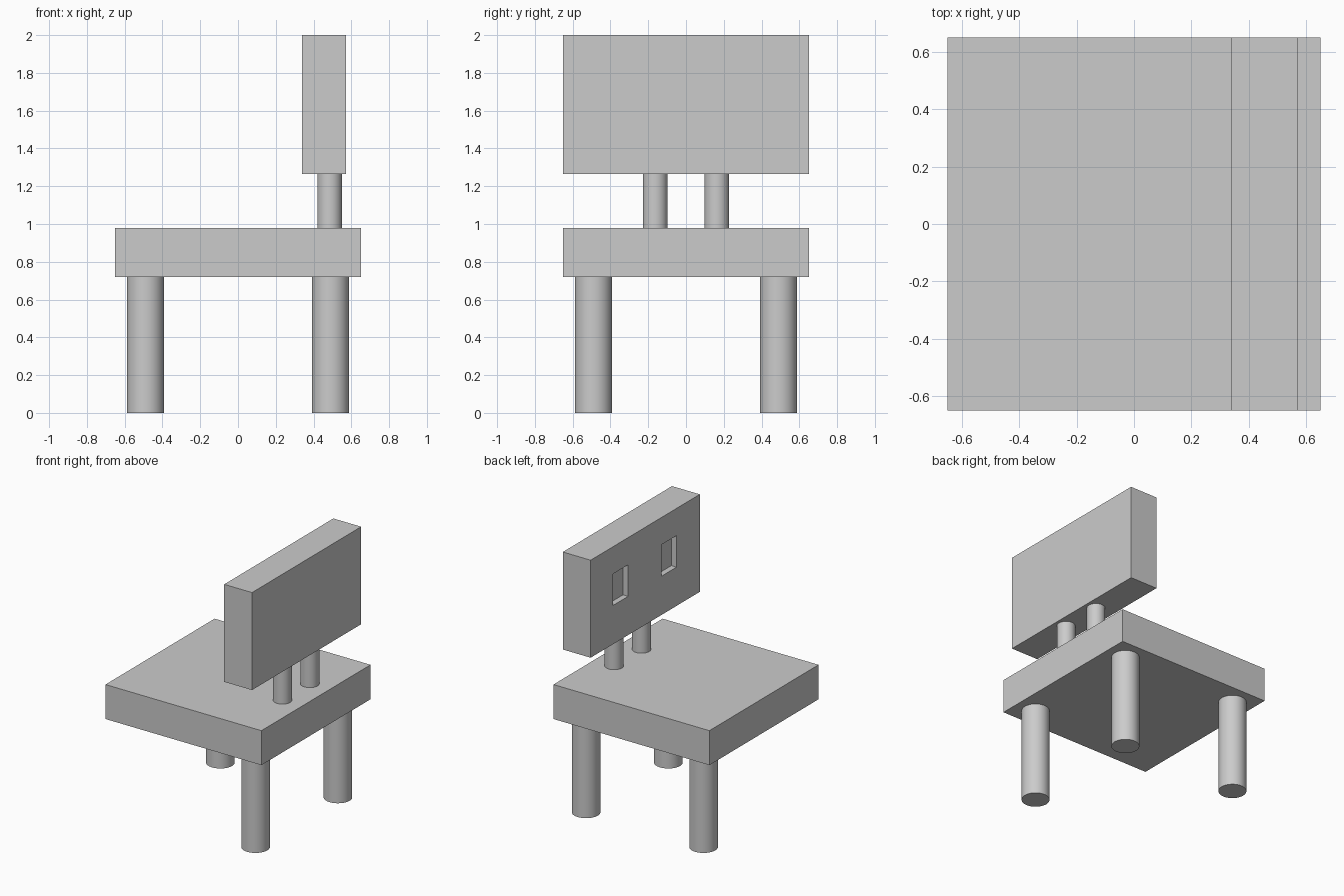
import bpy
import math

if "Cube" in bpy.data.objects:
    bpy.data.objects.remove(bpy.data.objects["Cube"])


def box(name, lo, hi):
    """Axis-aligned box between two corners."""
    centre = [(a + b) / 2 for a, b in zip(lo, hi)]
    bpy.ops.mesh.primitive_cube_add(size=1, location=centre)
    ob = bpy.context.object
    ob.name = name
    ob.scale = [b - a for a, b in zip(lo, hi)]
    bpy.ops.object.transform_apply(location=False, rotation=False, scale=True)
    return ob


def post(name, x, y, z0, z1, radius):
    """Smooth upright cylinder with crisp rims."""
    bpy.ops.mesh.primitive_cylinder_add(
        vertices=48, radius=radius, depth=z1 - z0, location=(x, y, (z0 + z1) / 2))
    ob = bpy.context.object
    ob.name = name
    bpy.ops.object.shade_smooth_by_angle(angle=math.radians(30))
    return ob


# Seat slab
box("seat", (-0.65, -0.65, 0.72), (0.65, 0.65, 0.98))

# Three legs (the fourth corner, -x -y, has none)
for name, sx, sy in (("leg_right_front", 1, -1), ("leg_right_back", 1, 1),
                     ("leg_left_back", -1, 1)):
    post(name, 0.49 * sx, 0.49 * sy, 0.0, 0.72, 0.098)

# Two posts carrying the backrest
for name, y in (("back_post_a", -0.163), ("back_post_b", 0.163)):
    post(name, 0.485, y, 0.98, 1.265, 0.065)

# Backrest with two shallow rectangular recesses in its inner face
backrest = box("backrest", (0.34, -0.65, 1.265), (0.572, 0.65, 2.0))
for name, y in (("recess_cutter_a", -0.283), ("recess_cutter_b", 0.293)):
    cutter = box(name, (0.24, y - 0.09, 1.557), (0.383, y + 0.09, 1.795))
    cutter.hide_render = True
    cutter.hide_set(True)
    mod = backrest.modifiers.new(name, "BOOLEAN")
    mod.operation = "DIFFERENCE"
    mod.solver = "EXACT"
    mod.object = cutter
